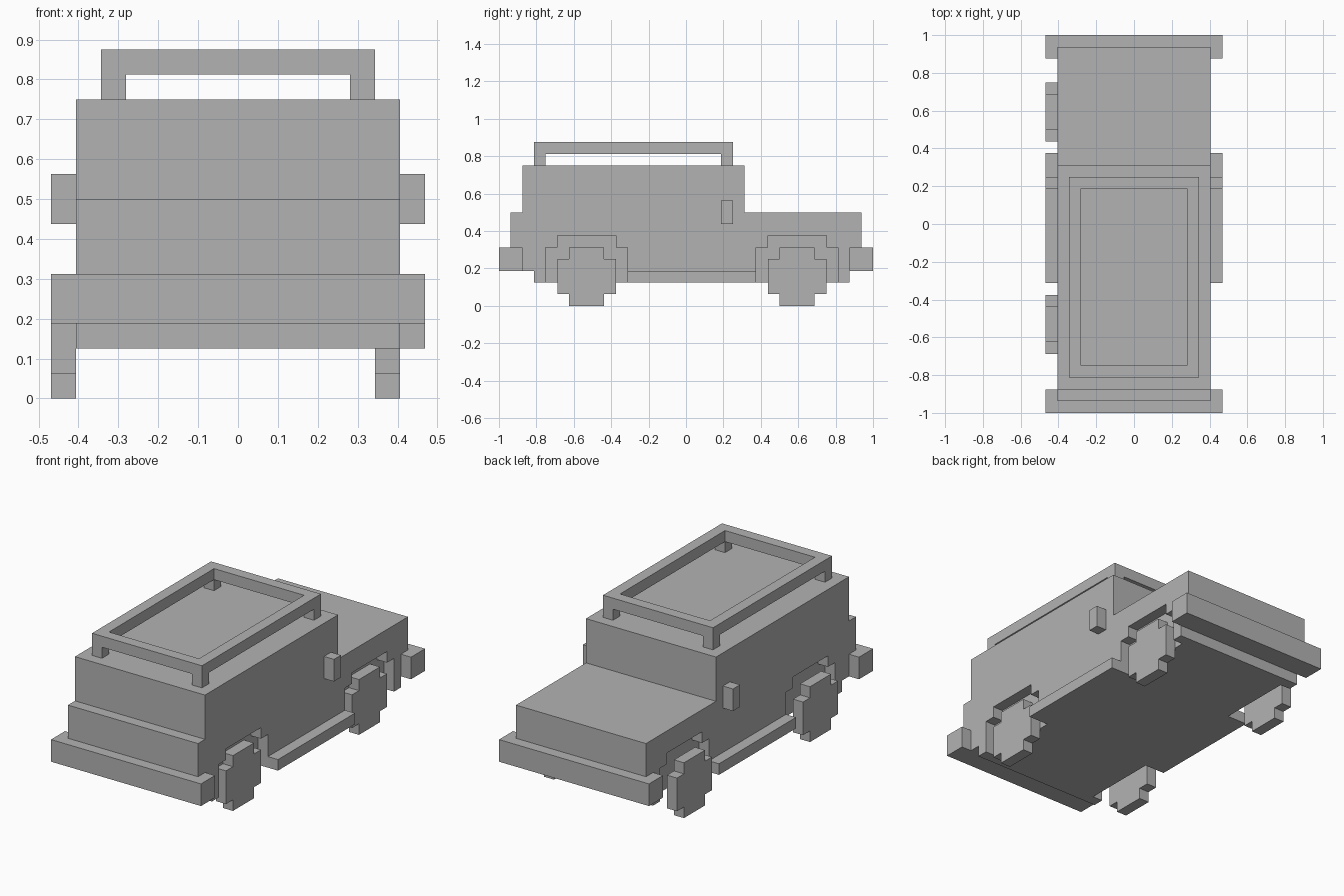
import bpy
import bmesh

cube = bpy.data.objects.get("Cube")
if cube:
    bpy.data.objects.remove(cube, do_unlink=True)

U = 1 / 16  # one block of the model

grey = bpy.data.materials.new("plain grey")
grey.use_nodes = True
colour = (0.45, 0.45, 0.45, 1)
grey.diffuse_color = colour
grey.node_tree.nodes["Principled BSDF"].inputs["Base Color"].default_value = colour


def extrude(name, profile, x0, x1):
    """Extrude a side profile of (y, z) block positions from x0 to x1."""
    bm = bmesh.new()
    face = bm.faces.new([bm.verts.new((x0 * U, y * U, z * U)) for y, z in profile])
    moved = bmesh.ops.extrude_face_region(bm, geom=[face], use_keep_orig=True)["geom"]
    verts = [v for v in moved if isinstance(v, bmesh.types.BMVert)]
    bmesh.ops.translate(bm, verts=verts, vec=((x1 - x0) * U, 0, 0))
    bmesh.ops.recalc_face_normals(bm, faces=bm.faces)
    mesh = bpy.data.meshes.new(name)
    bm.to_mesh(mesh)
    bm.free()
    mesh.materials.append(grey)
    ob = bpy.data.objects.new(name, mesh)
    bpy.context.collection.objects.link(ob)
    return ob


def box(name, x0, x1, y0, y1, z0, z1):
    return extrude(name, [(y0, z0), (y1, z0), (y1, z1), (y0, z1)], x0, x1)


def stepped(cy, wide, narrow, heights):
    """Symmetric blocky outline: wide in the middle, narrow above and below."""
    z0, z1, z2, z3 = heights
    half = [(narrow, z0), (narrow, z1), (wide, z1), (wide, z2), (narrow, z2), (narrow, z3)]
    return [(cy + y, z) for y, z in half] + [(cy - y, z) for y, z in reversed(half)]


# Body: hood, cab and floor in one side profile
body = extrude("body", [(-13, 2), (14, 2), (14, 3), (15, 3), (15, 8), (5, 8), (5, 12),
                        (-14, 12), (-14, 8), (-15, 8), (-15, 3), (-13, 3)], -6.5, 6.5)

# Wheel arches, one block deep, and wheels
axles = {"front": -8.5, "back": 9.5}
cutters = []
for end, cy in axles.items():
    for side, sign in (("left", 1), ("right", -1)):
        arch = extrude("arch_cutter", stepped(cy, 3.5, 2.5, (0, 1, 5, 6)),
                       *sorted((sign * 5.5, sign * 8)))
        arch.hide_render = True
        cutters.append(arch)
        mod = body.modifiers.new("arch", 'BOOLEAN')
        mod.operation = 'DIFFERENCE'
        mod.solver = 'EXACT'
        mod.object = arch
        x = 5.5 if sign > 0 else -7.5
        extrude(f"{end}_{side}_wheel", stepped(cy, 2.5, 1.5, (0, 1, 4, 5)), x, x + 1)

bpy.context.view_layer.objects.active = body
for mod in list(body.modifiers):
    bpy.ops.object.modifier_apply(modifier=mod.name)
for arch in cutters:
    bpy.data.objects.remove(arch, do_unlink=True)

# Bumpers
box("front_bumper", -7.5, 7.5, -16, -14, 3, 5)
box("back_bumper", -7.5, 7.5, 14, 16, 3, 5)

# Side steps and mirrors
for side, x in (("left", 6.5), ("right", -7.5)):
    box(f"{side}_step", x, x + 1, -5, 6, 2, 3)
    box(f"{side}_mirror", x, x + 1, 3, 4, 7, 9)

# Roof rack: rails and corner posts
for side, x in (("left", 4.5), ("right", -5.5)):
    box(f"rack_{side}_rail", x, x + 1, -13, 4, 13, 14)
    for end, y in (("front", -13), ("back", 3)):
        box(f"rack_{end}_{side}_post", x, x + 1, y, y + 1, 12, 13)
for end, y in (("front", -13), ("back", 3)):
    box(f"rack_{end}_rail", -4.5, 4.5, y, y + 1, 13, 14)
